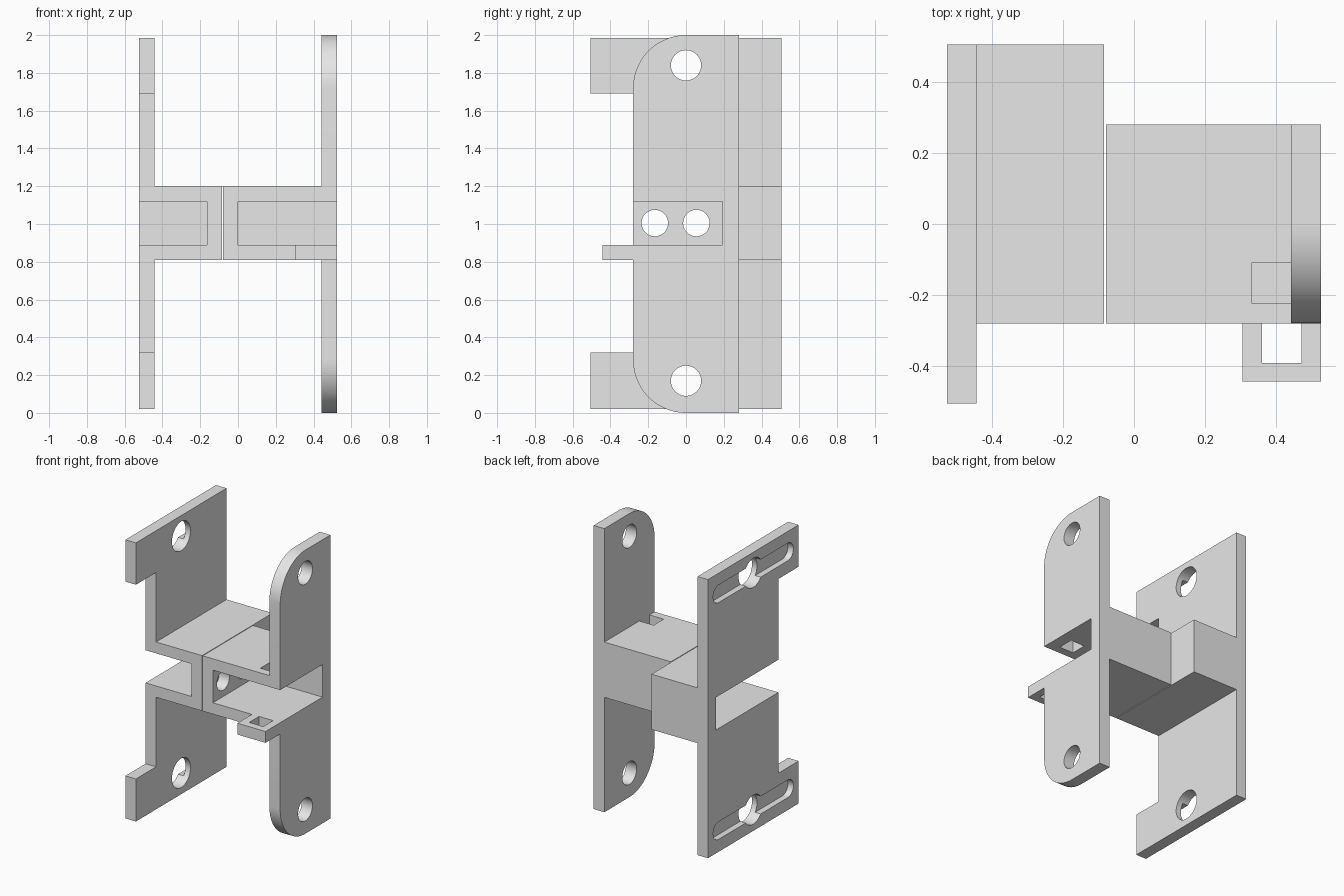
import bpy
import bmesh
from math import cos, sin, pi

if "Cube" in bpy.data.objects:
    bpy.data.objects.remove(bpy.data.objects["Cube"], do_unlink=True)

grey = bpy.data.materials.new("light_grey")
grey.use_nodes = True
grey.diffuse_color = (0.8, 0.8, 0.8, 1)
grey.node_tree.nodes["Principled BSDF"].inputs["Base Color"].default_value = (0.8, 0.8, 0.8, 1)


def prism(name, outline, x0, x1):
    """Extrude a (y, z) outline along x."""
    bm = bmesh.new()
    face = bm.faces.new([bm.verts.new((x0, y, z)) for y, z in outline])
    geom = bmesh.ops.extrude_face_region(bm, geom=[face])["geom"]
    bmesh.ops.translate(bm, vec=(x1 - x0, 0, 0),
                        verts=[g for g in geom if isinstance(g, bmesh.types.BMVert)])
    bmesh.ops.recalc_face_normals(bm, faces=bm.faces)
    mesh = bpy.data.meshes.new(name)
    bm.to_mesh(mesh)
    bm.free()
    mesh.materials.append(grey)
    obj = bpy.data.objects.new(name, mesh)
    bpy.context.collection.objects.link(obj)
    return obj


def box(name, x0, x1, y0, y1, z0, z1):
    return prism(name, [(y0, z0), (y1, z0), (y1, z1), (y0, z1)], x0, x1)


def arc(y, z, r, start, end, steps=24):
    return [(y + r * cos(start + (end - start) * i / steps),
             z + r * sin(start + (end - start) * i / steps)) for i in range(steps + 1)]


def rod(y, z, r, x0, x1):
    return prism("hole_cutter", arc(y, z, r, 0, 2 * pi, 48)[:-1], x0, x1)


def combine(obj, tool, operation="DIFFERENCE"):
    mod = obj.modifiers.new("bool", "BOOLEAN")
    mod.operation = operation
    mod.solver = "EXACT"
    mod.object = tool
    bpy.context.view_layer.objects.active = obj
    bpy.ops.object.modifier_apply(modifier=mod.name)
    bpy.data.objects.remove(tool, do_unlink=True)


def finish(obj):
    bpy.ops.object.select_all(action="DESELECT")
    obj.select_set(True)
    bpy.context.view_layer.objects.active = obj
    bpy.ops.object.shade_smooth_by_angle(angle=pi / 6)


HOLE_Z = (0.17, 1.84)     # mounting hole heights
PIN_Y = (-0.165, 0.055)   # holes joining the two brackets
LOW, HIGH = 0.81, 1.2     # central block
P_LOW, P_HIGH = 0.89, 1.12  # pockets

# Slotted bracket: plate with a front notch, plus its half of the block
slotted = prism("slotted_bracket", [
    (0.505, 0.02), (0.505, 1.985), (-0.505, 1.985), (-0.505, 1.69),
    (-0.28, 1.69), (-0.28, 0.32), (-0.505, 0.32), (-0.505, 0.02)], -0.525, -0.443)
combine(slotted, box("block", -0.5, -0.084, -0.28, 0.505, LOW, HIGH), "UNION")
combine(slotted, box("pocket", -0.6, -0.165, -0.6, 0.415, P_LOW, P_HIGH))
for z in HOLE_Z:
    # shallow slot on the outer face, with a larger hole through the plate
    slot = arc(0.385, z, 0.062, -pi / 2, pi / 2) + arc(-0.385, z, 0.062, pi / 2, 3 * pi / 2)
    combine(slotted, prism("slot_cutter", slot, -0.6, -0.482))
    combine(slotted, rod(0, z, 0.103, -0.6, -0.4))
for y in PIN_Y:
    combine(slotted, rod(y, 1.005, 0.07, -0.25, -0.05))
finish(slotted)

# Rounded bracket: plate with rounded front corners, plus block and latch tab
rounded = prism("rounded_bracket",
                [(0.28, 0), (0.28, 2)]
                + arc(0, 1.72, 0.28, pi / 2, pi)
                + arc(0, 0.28, 0.28, pi, 3 * pi / 2), 0.441, 0.525)
combine(rounded, box("block", -0.079, 0.5, -0.28, 0.28, LOW, HIGH), "UNION")
combine(rounded, box("tab", 0.305, 0.525, -0.443, -0.2, LOW, P_LOW), "UNION")
combine(rounded, box("pocket", 0, 0.6, -0.6, 0.192, P_LOW, P_HIGH))
combine(rounded, box("tab_window", 0.36, 0.47, -0.39, -0.28, 0.7, 1))
combine(rounded, box("top_window", 0.33, 0.441, -0.222, -0.11, 1.05, 1.2))
for z in HOLE_Z:
    combine(rounded, rod(0, z, 0.08, 0.4, 0.6))
for y in PIN_Y:
    combine(rounded, rod(y, 1.005, 0.07, -0.15, 0.1))
finish(rounded)
